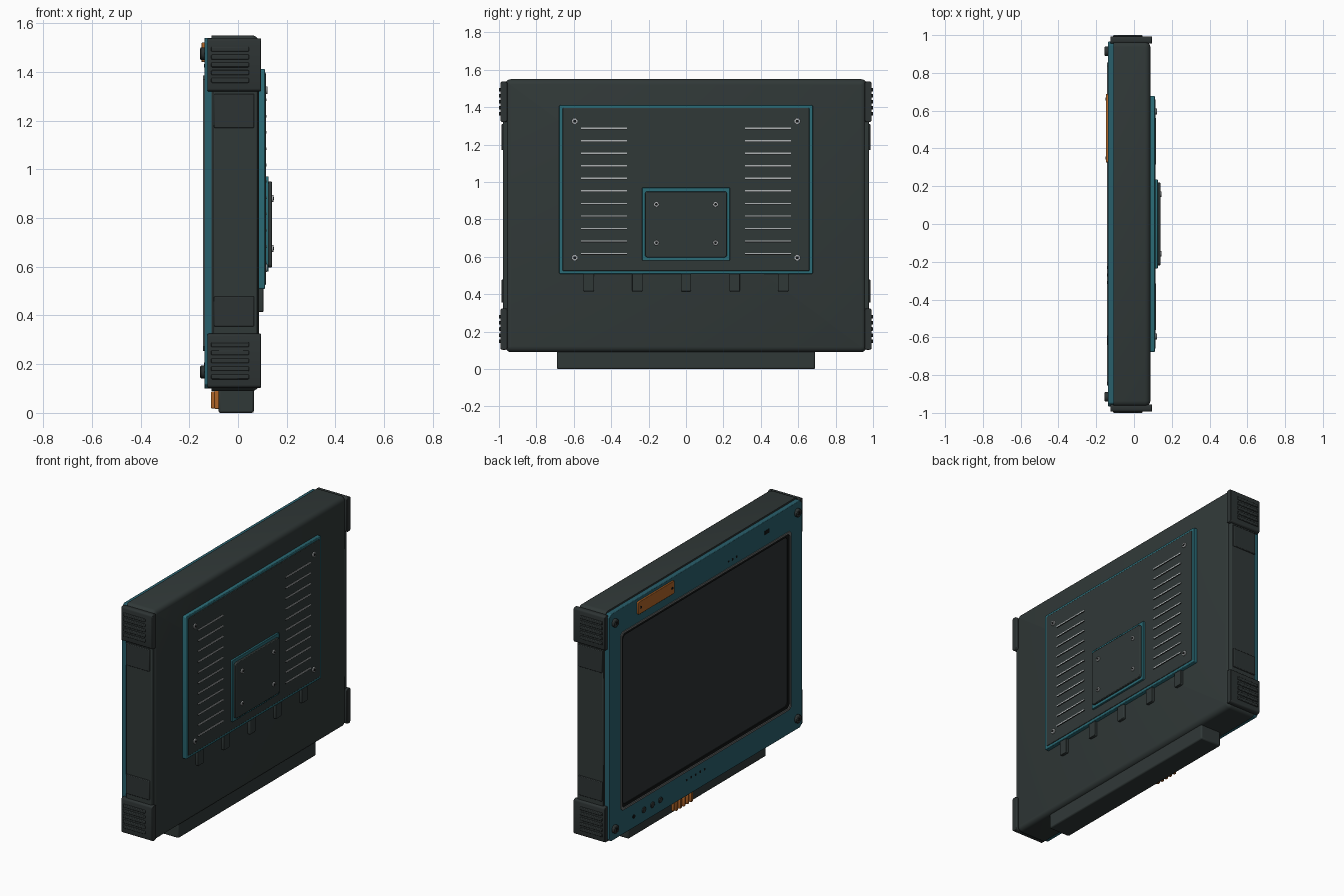
import bpy, bmesh, math
from mathutils import Matrix

if "Cube" in bpy.data.objects:
    bpy.data.objects.remove(bpy.data.objects["Cube"])


def material(name, r, g, b):
    m = bpy.data.materials.new(name)
    m.diffuse_color = (r, g, b, 1)
    m.use_nodes = True
    m.node_tree.nodes["Principled BSDF"].inputs["Base Color"].default_value = m.diffuse_color
    return m


BODY = material("charcoal shell", .030, .040, .039)
RUBBER = material("dark rubber", .026, .033, .033)
GLASS = material("screen glass", .027, .033, .035)
TEAL = material("teal", .024, .150, .185)
BEZEL = material("deep teal", .022, .115, .150)
COPPER = material("copper", .42, .125, .02)
SILVER = material("silver", .42, .44, .45)
GREY = material("grey gasket", .13, .14, .14)
BLACK = material("black", .006, .007, .007)


def finish(name, bm, mat, bevel=0.0):
    bmesh.ops.recalc_face_normals(bm, faces=bm.faces)
    me = bpy.data.meshes.new(name)
    bm.to_mesh(me)
    bm.free()
    me.materials.append(mat)
    ob = bpy.data.objects.new(name, me)
    bpy.context.collection.objects.link(ob)
    if bevel:
        mod = ob.modifiers.new("edge", 'BEVEL')
        mod.width, mod.segments, mod.limit_method = bevel, 2, 'ANGLE'
    bpy.ops.object.select_all(action='DESELECT')
    ob.select_set(True)
    bpy.context.view_layer.objects.active = ob
    bpy.ops.object.shade_smooth_by_angle(angle=math.radians(35))
    return ob


def box(name, xs, ys, zs, mat, corner=0.0, bevel=0.0, back=0.0, segs=3):
    """Block; corner rounds the outline seen along x, back rounds the +x rim."""
    bm = bmesh.new()
    bmesh.ops.create_cube(bm, size=1)
    for v in bm.verts:
        v.co = [(a + b) / 2 + c * abs(b - a) for (a, b), c in zip((xs, ys, zs), v.co)]
    if corner:
        e = [e for e in bm.edges if abs(e.verts[0].co.x - e.verts[1].co.x) > 1e-5]
        bmesh.ops.bevel(bm, geom=e, offset=corner, segments=segs, profile=.5, affect='EDGES')
    if back:
        top = max(v.co.x for v in bm.verts) - 1e-5
        e = [e for e in bm.edges if all(v.co.x > top for v in e.verts)]
        bmesh.ops.bevel(bm, geom=e, offset=back, segments=4, profile=.5, affect='EDGES')
    return finish(name, bm, mat, bevel)


def ring(name, xs, outer, inner, zc, mat, bevel=0.0):
    """Rectangular frame facing x; outer and inner are half sizes in y and z."""
    bm = bmesh.new()
    loops = []
    for x, (hy, hz) in ((xs[0], outer), (xs[0], inner), (xs[1], inner), (xs[1], outer)):
        c = .018
        pts = []
        for sy, sz in ((1, 1), (-1, 1), (-1, -1), (1, -1)):
            p = [(sy * hy, sz * (hz - c)), (sy * (hy - c), sz * hz)]
            pts += p if sy * sz > 0 else p[::-1]
        loops.append([bm.verts.new((x, y, zc + z)) for y, z in pts])
    for i in range(4):
        a, b = loops[i], loops[(i + 1) % 4]
        for k in range(8):
            n = (k + 1) % 8
            bm.faces.new((a[k], a[n], b[n], b[k]))
    return finish(name, bm, mat, bevel)


def disc(name, xs, y, z, r, mat, sides=16, bevel=0.0):
    bm = bmesh.new()
    m = Matrix.Translation(((xs[0] + xs[1]) / 2, y, z)) @ Matrix.Rotation(math.pi / 2, 4, 'Y')
    bmesh.ops.create_cone(bm, cap_ends=True, segments=sides, radius1=r, radius2=r,
                          depth=abs(xs[1] - xs[0]), matrix=m)
    return finish(name, bm, mat, bevel)


# Main shell and foot
box("shell", (-.108, .087), (-.965, .965), (.09, 1.55), BODY, corner=.028, back=.03)
box("foot", (-.08, .065), (-.69, .69), (0, .12), BODY, bevel=.008)

# Bezel, gasket and recessed screen
ZC = .82
ring("bezel", (-.138, -.106), (.965, .72), (.845, .555), ZC, BEZEL, .003)
ring("screen_gasket", (-.143, -.115), (.855, .566), (.842, .553), ZC, GREY)
ring("screen_border", (-.136, -.115), (.844, .555), (.825, .536), ZC, BLACK)
box("screen", (-.130, -.110), (-.83, .83), (ZC - .54, ZC + .54), GLASS)

# Bezel corner screws
for y in (-.915, .915):
    for z in (.168, 1.475):
        disc("bezel_screw", (-.155, -.135), y, z, .026, RUBBER, bevel=.004)
        disc("bezel_screw_socket", (-.1565, -.15), y, z, .011, BLACK, 6)

# Copper plate, with rivets
box("label_plate", (-.149, -.136), (.325, .688), (1.44, 1.52), COPPER, corner=.008, bevel=.002)
for y in (.35, .663):
    disc("label_rivet", (-.1515, -.147), y, 1.48, .008, BLACK, 10)

# Controls, speaker holes and sensors on the bezel
disc("status_light", (-.141, -.136), .72, .172, .012, BLACK)
for y in (.62, .535, .455):
    disc("button", (-.144, -.136), y, .175, .019, RUBBER, bevel=.003)
for i in range(5):
    disc("speaker_hole", (-.1395, -.136), .01 + i * .045, .20, .008, BLACK, 10)
for i in range(3):
    disc("sensor_hole", (-.1395, -.136), -.23 - i * .04, 1.425, .007, BLACK, 10)
box("camera_window", (-.1395, -.136), (-.64, -.59), (1.455, 1.48), BLACK)

# Ribbed copper latch on the foot
box("latch", (-.096, -.075), (.08, .26), (.015, .092), COPPER, bevel=.004)
for i in range(5):
    y = .096 + i * .037
    box("latch_rib", (-.111, -.09), (y - .01, y + .01), (.018, .088), COPPER, bevel=.005)

# Side strips, pads and ribbed corner bumpers
for s in (-1, 1):
    def side(a, b):
        return tuple(sorted((s * a, s * b)))
    box("side_strip", (-.103, .080), side(.95, .978), (.3, 1.34), BODY, bevel=.006)
    for z0, z1 in ((.355, .478), (1.17, 1.31)):
        box("side_pad", (-.098, .066), side(.97, .986), (z0, z1), RUBBER, bevel=.004)
    for z0, z1 in ((.103, .325), (1.32, 1.538)):
        box("corner_bumper", (-.125, .095), side(.955, .993), (z0, z1), RUBBER,
            corner=.012, bevel=.01)
        for i in range(5):
            z = z0 + .045 + i * (z1 - z0 - .09) / 4
            box("bumper_rib", (-.11, .045), side(.985, 1.0), (z - .010, z + .010),
                RUBBER, bevel=.004)

# Rear cover with teal surround
box("rear_surround", (.083, .110), (-.678, .678), (.508, 1.412), TEAL, corner=.008, bevel=.003)
box("rear_cover", (.10, .114), (-.66, .66), (.524, 1.397), BODY, corner=.008, bevel=.003)
for y in (-.52, -.26, 0, .26, .52):
    box("cover_tab", (.08, .104), (y - .028, y + .028), (.415, .52), BODY, corner=.006, bevel=.003)

# Vent slots on both sides of the cover
for s in (-1, 1):
    for i in range(11):
        z = .618 + i * .0669
        ys = sorted((s * .315, s * .562))
        box("vent_slot", (.112, .1175), ys, (z - .0035, z + .0035), SILVER)
        box("vent_shadow", (.112, .1165), ys, (z - .007, z - .003), BLACK)

# Mounting plate in the middle
box("mount_surround", (.11, .126), (-.235, .235), (.58, .97), TEAL, corner=.006, bevel=.002)
box("mount_plate", (.12, .139), (-.22, .22), (.597, .95), BODY, corner=.015, bevel=.004)

# Silver screws on the rear
screws = [(y, z, .112, .016) for y in (-.595, .595) for z in (.595, 1.325)]
screws += [(y, z, .137, .014) for y in (-.158, .158) for z in (.675, .880)]
for y, z, x, r in screws:
    disc("rear_screw", (x, x + .009), y, z, r, SILVER, bevel=.002)
    disc("rear_screw_socket", (x + .004, x + .0098), y, z, r * .55, BLACK, 6)
